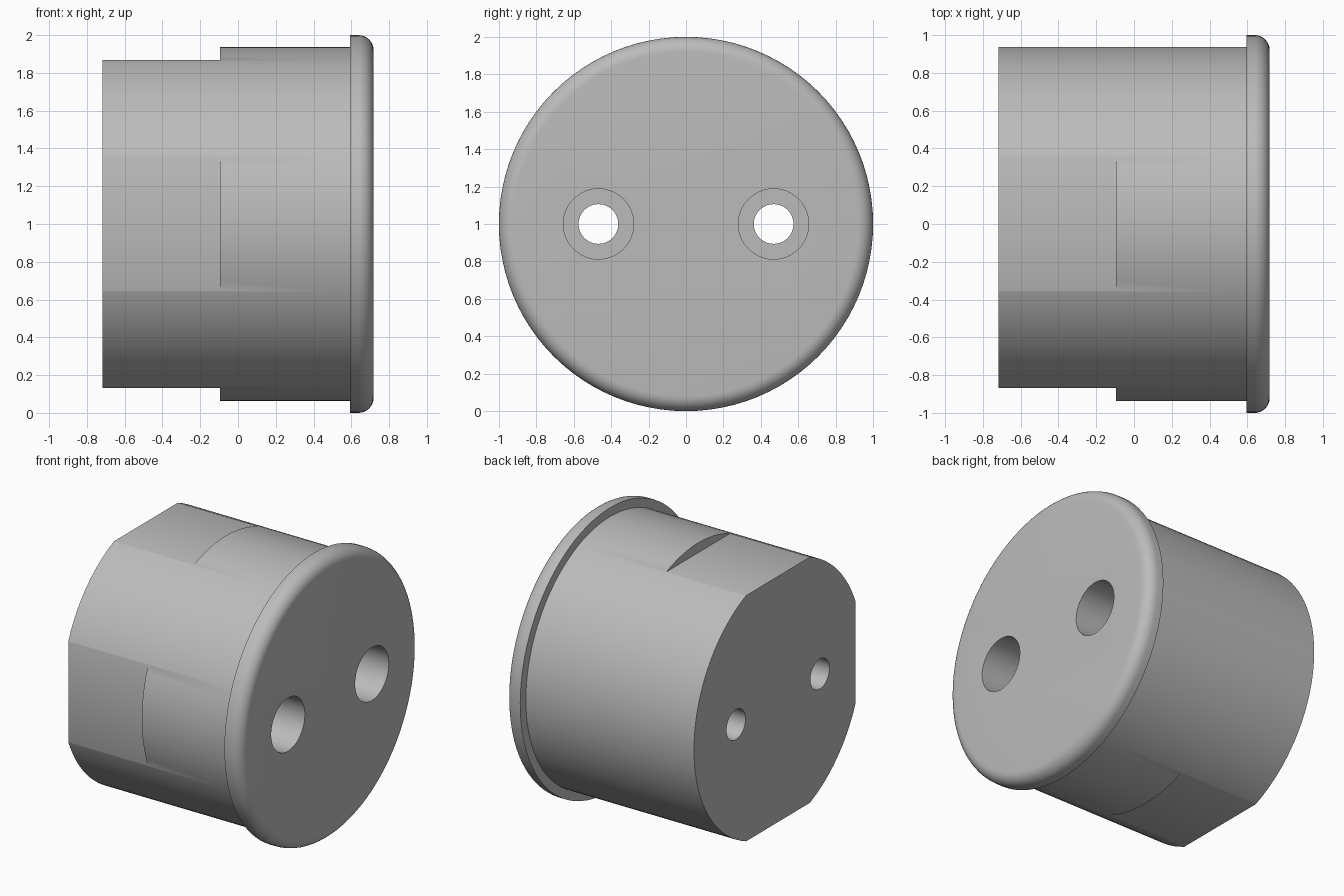
import bpy, bmesh, math
from mathutils import Matrix, Vector

if "Cube" in bpy.data.objects:
    bpy.data.objects.remove(bpy.data.objects["Cube"], do_unlink=True)

HALF, BODY_R, FLANGE_X, FILLET = 0.718, 0.937, 0.594, 0.08
FLAT, FLAT_END = 0.867, -0.095

grey = bpy.data.materials.new("plain grey")
grey.use_nodes = True
grey.diffuse_color = (0.5, 0.5, 0.5, 1)
grey.node_tree.nodes["Principled BSDF"].inputs["Base Color"].default_value = (0.5, 0.5, 0.5, 1)


def make_object(name, bm):
    bmesh.ops.recalc_face_normals(bm, faces=bm.faces)
    mesh = bpy.data.meshes.new(name)
    bm.to_mesh(mesh)
    bm.free()
    mesh.materials.append(grey)
    ob = bpy.data.objects.new(name, mesh)
    bpy.context.collection.objects.link(ob)
    return ob


def lathe(name, profile, y=0, z=1, steps=96):
    """Turn an (x, radius) profile about an axis along x, capping both ends."""
    bm = bmesh.new()
    rings = []
    for x, r in profile:
        rings.append([bm.verts.new((x, y + r * math.cos(a), z + r * math.sin(a)))
                      for a in (math.tau * i / steps for i in range(steps))])
    for lower, upper in zip(rings, rings[1:]):
        for i in range(steps):
            j = (i + 1) % steps
            bm.faces.new((lower[i], lower[j], upper[j], upper[i]))
    bm.faces.new(rings[0])
    bm.faces.new(rings[-1])
    return make_object(name, bm)


def box(name, low, high):
    bm = bmesh.new()
    low, high = Vector(low), Vector(high)
    bmesh.ops.create_cube(bm, size=1, matrix=Matrix.Translation((low + high) / 2)
                          @ Matrix.Diagonal((high - low).to_4d()))
    return make_object(name, bm)


def cut(target, cutter):
    cutter.hide_render = True
    mod = target.modifiers.new("cut", "BOOLEAN")
    mod.operation, mod.solver, mod.object = "DIFFERENCE", "EXACT", cutter
    bpy.context.view_layer.objects.active = target
    bpy.ops.object.modifier_apply(modifier=mod.name)
    bpy.data.objects.remove(cutter, do_unlink=True)


# Round plug with a flange whose outer rim is rounded over
profile = [(-HALF, BODY_R), (FLANGE_X, BODY_R), (FLANGE_X, 1)]
for k in range(9):
    a = math.pi / 2 * k / 8
    profile.append((HALF - FILLET + FILLET * math.sin(a), 1 - FILLET + FILLET * math.cos(a)))
plug = lathe("flanged_plug", profile)

# Flats on the top, bottom and front of the inner end
cut(plug, box("top_flat_cutter", (-1, -1.2, 1 + FLAT), (FLAT_END, 1.2, 2.2)))
cut(plug, box("bottom_flat_cutter", (-1, -1.2, -0.2), (FLAT_END, 1.2, 1 - FLAT)))
cut(plug, box("front_flat_cutter", (-1, -1.2, -0.2), (FLAT_END, -FLAT, 2.2)))

# Two counterbored screw holes
for y in (-0.468, 0.468):
    cut(plug, lathe("screw_hole_cutter",
                    [(-1, 0.106), (-0.1, 0.106), (-0.1, 0.188), (1, 0.188)], y=y, steps=48))

bpy.ops.object.select_all(action="DESELECT")
plug.select_set(True)
bpy.context.view_layer.objects.active = plug
bpy.ops.object.shade_smooth_by_angle(angle=math.radians(30))
